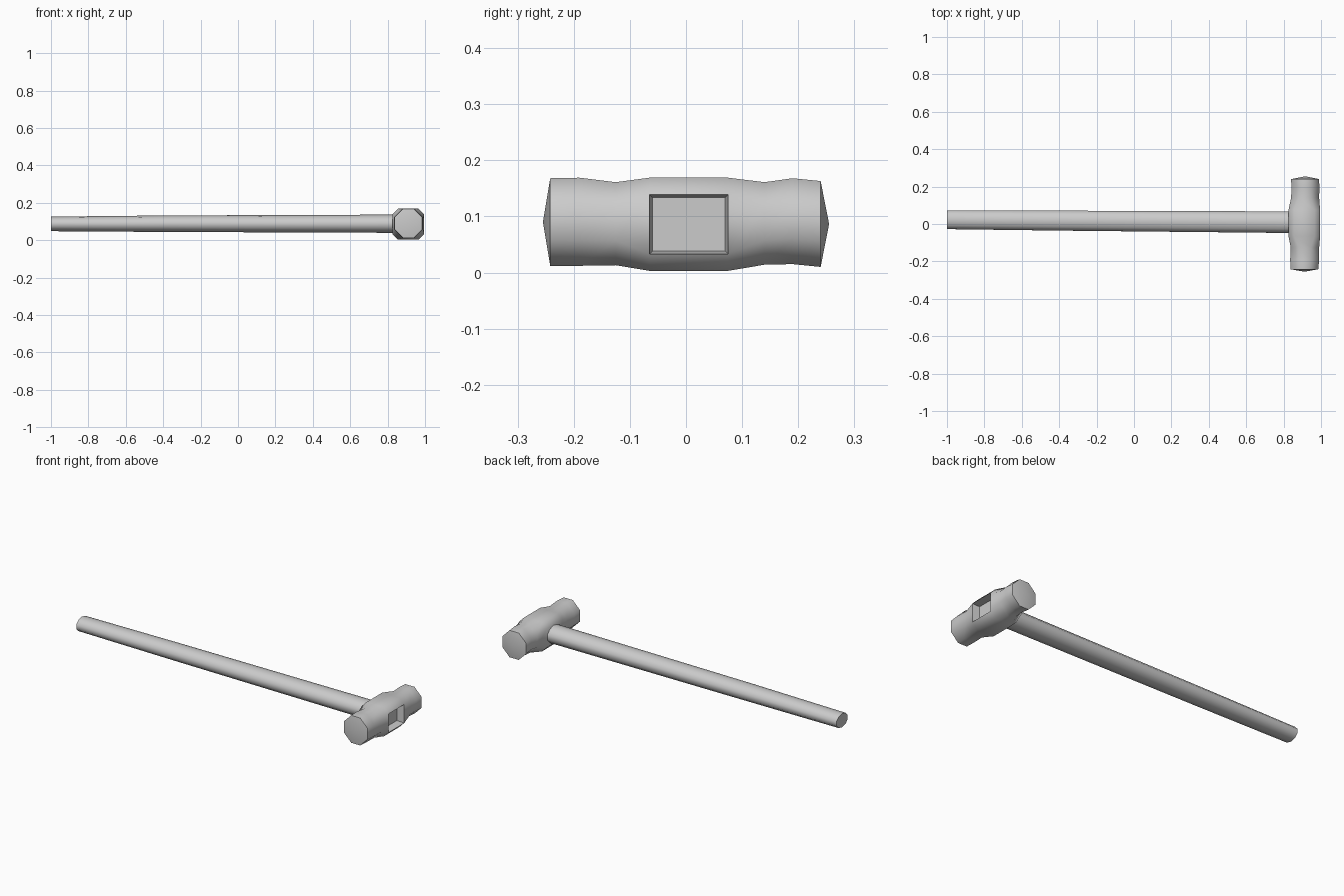
import bpy, bmesh, math
from mathutils import Vector

if "Cube" in bpy.data.objects:
    bpy.data.objects.remove(bpy.data.objects["Cube"])


def finish(name, bm, angle):
    bmesh.ops.recalc_face_normals(bm, faces=bm.faces[:])
    me = bpy.data.meshes.new(name)
    bm.to_mesh(me)
    bm.free()
    ob = bpy.data.objects.new(name, me)
    bpy.context.collection.objects.link(ob)
    bpy.ops.object.select_all(action='DESELECT')
    ob.select_set(True)
    bpy.context.view_layer.objects.active = ob
    bpy.ops.object.shade_smooth_by_angle(angle=math.radians(angle))
    return ob


def loft(bm, rings, caps=True):
    loops = [[bm.verts.new(p) for p in ring] for ring in rings]
    strips = []
    for a, b in zip(loops, loops[1:]):
        n = len(a)
        strips.append([bm.faces.new((a[i], a[(i + 1) % n], b[(i + 1) % n], b[i]))
                       for i in range(n)])
    ends = [bm.faces.new(loops[0]), bm.faces.new(loops[-1])]
    return strips, ends


def octagon(y, x0, x1, z0, z1, c):
    # chamfered rectangle; first edge is the flat +x side
    return [Vector((x, y, z)) for x, z in (
        (x1, z0 + c), (x1, z1 - c), (x1 - c, z1), (x0 + c, z1),
        (x0, z1 - c), (x0, z0 + c), (x0 + c, z0), (x1 - c, z0))]


# Handle: slightly tapered oval shaft
bm = bmesh.new()
sections = [(-1.0, 0.023, 0.053, 0.087, 0.039), (-0.4, 0.018, 0.056, 0.088, 0.044),
            (0.93, 0.009, 0.061, 0.088, 0.049)]
loft(bm, [[Vector((x, cy + ry * math.cos(math.tau * i / 10 + 0.31),
                   cz + rz * math.sin(math.tau * i / 10 + 0.31))) for i in range(10)]
          for x, cy, ry, cz, rz in sections])
finish("handle", bm, 50)

# Head: octagonal striking ends, pinched waists and a thicker eye block
profile = [(-0.242, 0.837, 0.985, 0.012, 0.168, 0.046),
           (-0.190, 0.835, 0.990, 0.012, 0.169, 0.046),
           (-0.125, 0.838, 0.990, 0.013, 0.161, 0.044),
           (-0.065, 0.826, 0.995, 0.003, 0.169, 0.030),
           (0.075, 0.826, 0.995, 0.003, 0.169, 0.030),
           (0.140, 0.840, 0.990, 0.014, 0.161, 0.044),
           (0.190, 0.842, 0.991, 0.015, 0.168, 0.046),
           (0.240, 0.840, 0.990, 0.010, 0.163, 0.046)]
bm = bmesh.new()
strips, ends = loft(bm, [octagon(*p) for p in profile])

# Slightly domed striking faces
for face, y in zip(ends, (-0.255, 0.255)):
    c = face.calc_center_median()
    c.y = y
    bmesh.ops.poke(bm, faces=[face])["verts"][0].co = c

# Sunken eye where the handle end sits
bmesh.ops.recalc_face_normals(bm, faces=bm.faces[:])
eye = strips[3][0]
bmesh.ops.inset_region(bm, faces=[eye], thickness=0.008, depth=-0.042)
finish("hammer_head", bm, 55)
